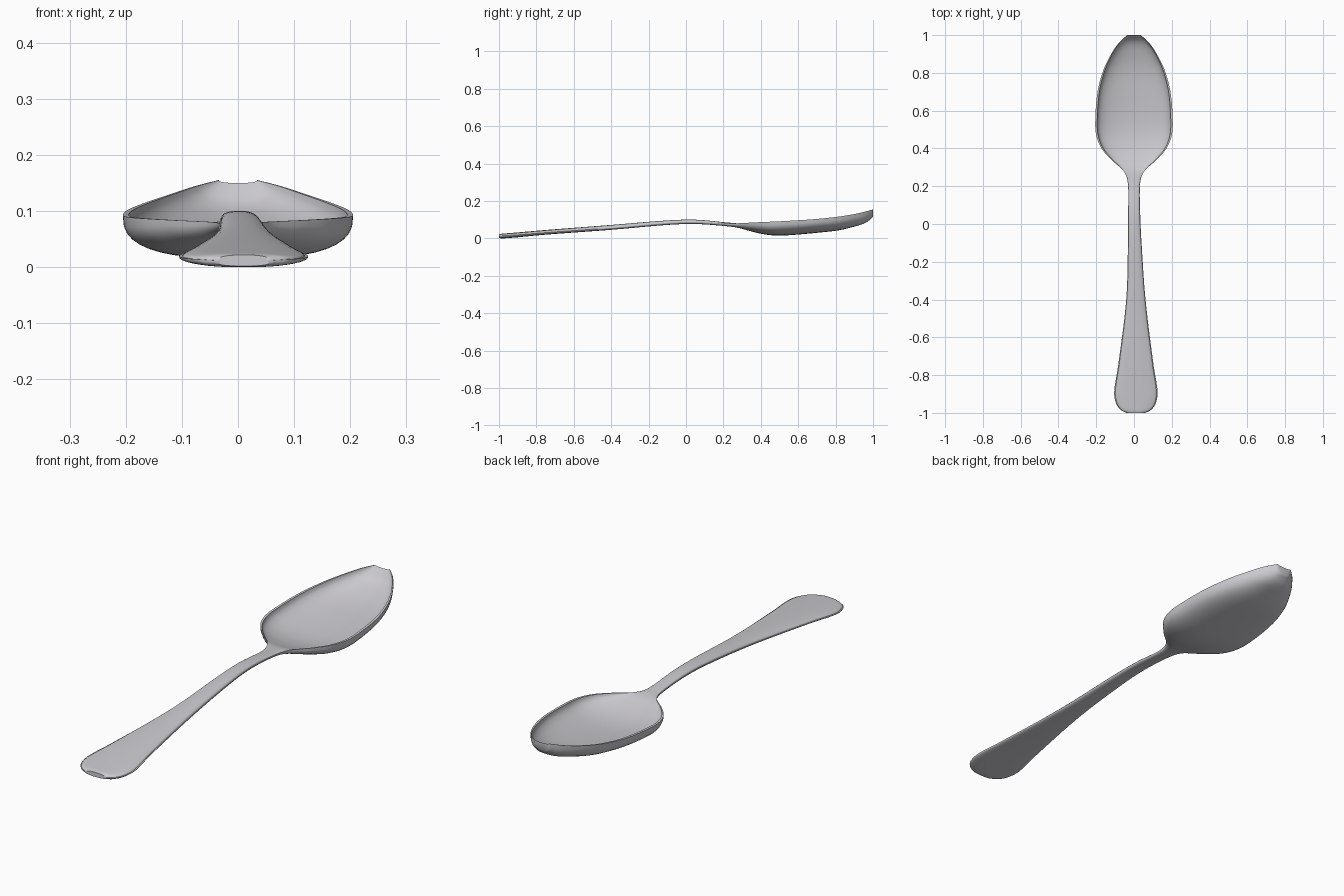
import bpy, bmesh, math

if "Cube" in bpy.data.objects:
    bpy.data.objects.remove(bpy.data.objects["Cube"])

# Stations along the spoon: y, centre x, half width, rim z, underside z, top-face z at centre
STATIONS = [
    (-1.00, .010, .050, .012, .002, .022),
    (-0.985, .010, .080, .014, .000, .025),
    (-0.95, .010, .105, .016, .002, .028),
    (-0.89, .010, .115, .020, .007, .033),
    (-0.75, .010, .094, .031, .020, .045),
    (-0.40, .010, .051, .057, .046, .072),
    (-0.10, .004, .036, .083, .072, .096),
    (0.05, .001, .032, .088, .077, .100),
    (0.22, .000, .033, .079, .065, .085),
    (0.28, .000, .055, .081, .056, .079),
    (0.34, .000, .120, .084, .040, .060),
    (0.40, .000, .172, .087, .025, .044),
    (0.47, .000, .200, .090, .016, .034),
    (0.55, .000, .205, .094, .017, .034),
    (0.70, .000, .193, .104, .030, .047),
    (0.82, .000, .160, .117, .044, .063),
    (0.91, .000, .115, .132, .066, .087),
    (0.965, .000, .075, .145, .086, .112),
    (1.00, .000, .036, .155, .115, .150),
]
SEG, SUB = 20, 5


def slope(i, k):
    a, b = STATIONS[max(i - 1, 0)], STATIONS[min(i + 1, len(STATIONS) - 1)]
    return (b[k] - a[k]) / (b[0] - a[0])


def smooth_stations():
    """Cubic interpolation between stations."""
    for i in range(len(STATIONS) - 1):
        a, b = STATIONS[i], STATIONS[i + 1]
        h = b[0] - a[0]
        for s in range(SUB):
            t = s / SUB
            row = [a[0] + h * t]
            for k in range(1, 6):
                row.append((2*t**3 - 3*t*t + 1) * a[k] + (t**3 - 2*t*t + t) * h * slope(i, k)
                           + (3*t*t - 2*t**3) * b[k] + (t**3 - t*t) * h * slope(i + 1, k))
            yield row
    yield list(STATIONS[-1])


def arc(cx, w, rim, centre, power):
    """Superellipse half section from the left rim to the right rim."""
    pts = []
    for j in range(SEG + 1):
        a = math.pi * (1 - j / SEG)
        c, s = math.cos(a), max(math.sin(a), 0)
        pts.append((cx + w * math.copysign(abs(c) ** (2 / power), c),
                    rim + (centre - rim) * s ** (2 / power)))
    return pts


bm = bmesh.new()
rings = []
for y, cx, w, rim, bot, top in smooth_stations():
    lower = arc(cx, w, rim, bot, 2.7)
    upper = arc(cx, w * .95, rim, top, 2.3)
    rings.append([[bm.verts.new((x, y, z)) for x, z in half] for half in (lower, upper)])

# Skin: underside, top face and the narrow lip between them
for r0, r1 in zip(rings, rings[1:]):
    loop0, loop1 = r0[0] + r0[1][::-1], r1[0] + r1[1][::-1]
    n = len(loop0)
    for j in range(n):
        k = (j + 1) % n
        bm.faces.new((loop0[j], loop0[k], loop1[k], loop1[j]))
# End caps
for lower, upper in (rings[0], rings[-1]):
    for j in range(SEG):
        bm.faces.new((lower[j], lower[j + 1], upper[j + 1], upper[j]))
bmesh.ops.recalc_face_normals(bm, faces=bm.faces)

mesh = bpy.data.meshes.new("spoon")
bm.to_mesh(mesh)
bm.free()
spoon = bpy.data.objects.new("spoon", mesh)
bpy.context.collection.objects.link(spoon)

steel = bpy.data.materials.new("polished steel")
steel.diffuse_color = (.60, .59, .62, 1)
steel.use_nodes = True
steel.node_tree.nodes["Principled BSDF"].inputs["Base Color"].default_value = steel.diffuse_color
mesh.materials.append(steel)

bpy.context.view_layer.objects.active = spoon
spoon.select_set(True)
bpy.ops.object.shade_smooth_by_angle(angle=math.radians(50))
